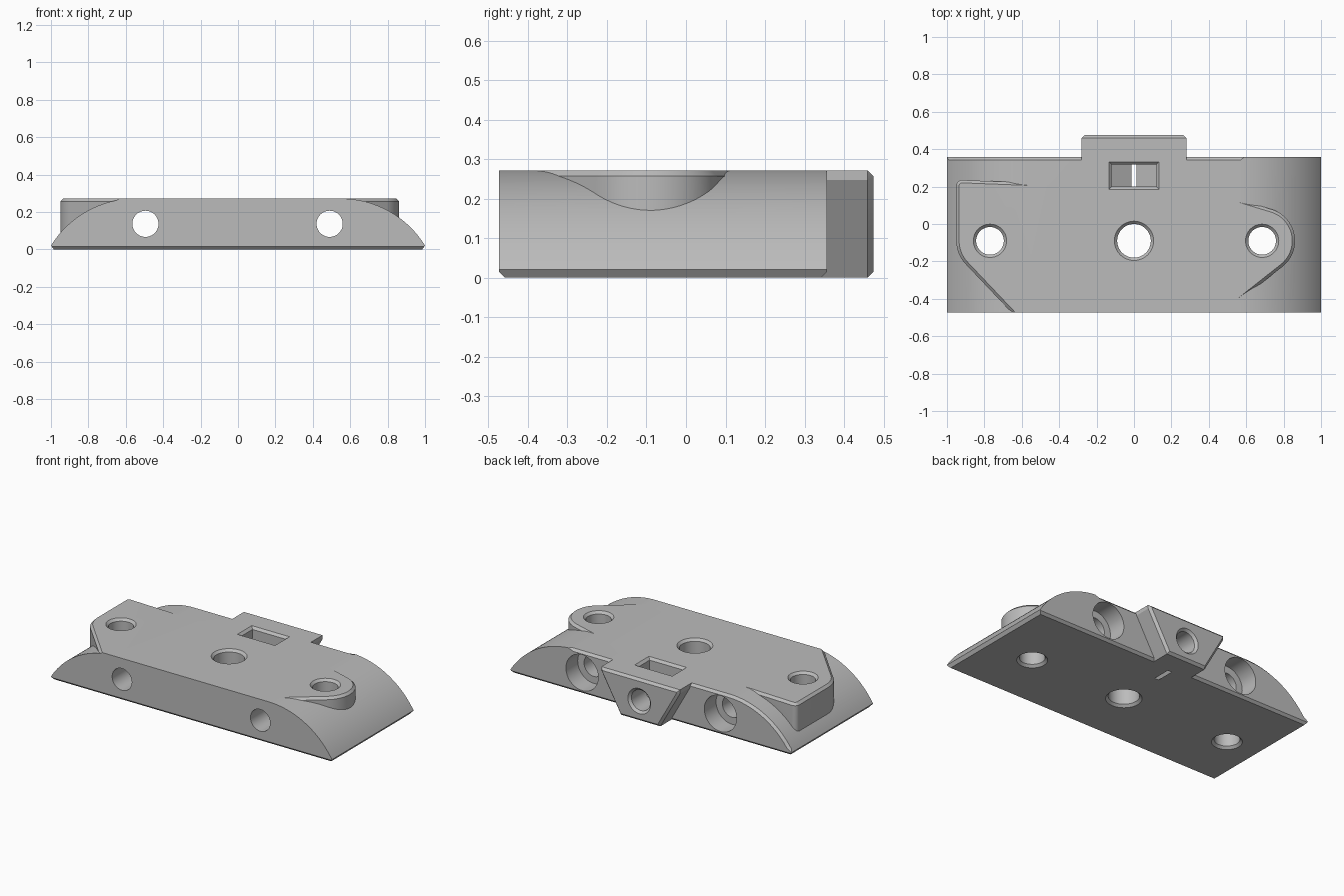
import bpy, bmesh
from math import sin, cos, pi, sqrt, atan2
from mathutils import Vector

if "Cube" in bpy.data.objects:
    bpy.data.objects.remove(bpy.data.objects["Cube"], do_unlink=True)

TOP, FRONT, BACK, TAB_BACK = 0.272, -0.473, 0.357, 0.475
CHAMFER = 0.015
AXES = {"z": lambda a, b, t: Vector((a, b, t)),
        "y": lambda a, b, t: Vector((a, t, b))}

grey = bpy.data.materials.new("matte grey")
grey.use_nodes = True
COLOUR = (0.5, 0.5, 0.5, 1)
grey.diffuse_color = COLOUR
grey.node_tree.nodes["Principled BSDF"].inputs["Base Color"].default_value = COLOUR


def arc(cx, cy, r, start, end, steps):
    """Points along an arc, angles in radians."""
    angles = [start + (end - start) * i / steps for i in range(steps + 1)]
    return [(cx + r * cos(a), cy + r * sin(a)) for a in angles]


def loft(name, sections, axis, chamfer_rule=None):
    """Solid through matching closed sections [(position, points)], with chosen edges chamfered."""
    bm = bmesh.new()
    rings = [[bm.verts.new(AXES[axis](a, b, t)) for a, b in pts] for t, pts in sections]
    for low, high in zip(rings, rings[1:]):
        for i in range(len(low)):
            j = (i + 1) % len(low)
            bm.faces.new((low[i], low[j], high[j], high[i]))
    bm.faces.new(rings[0][::-1])
    bm.faces.new(rings[-1])
    # Sections may run either way round, so turn the solid outward by its volume
    bm.normal_update()
    if bm.calc_volume(signed=True) < 0:
        bmesh.ops.reverse_faces(bm, faces=bm.faces)
    if chamfer_rule:
        edges = [e for e in bm.edges if chamfer_rule(e.verts[0].co, e.verts[1].co)]
        bmesh.ops.bevel(bm, geom=edges, offset=CHAMFER, segments=1, affect='EDGES')
    mesh = bpy.data.meshes.new(name)
    bm.to_mesh(mesh)
    bm.free()
    mesh.materials.append(grey)
    obj = bpy.data.objects.new(name, mesh)
    bpy.context.collection.objects.link(obj)
    return obj


def prism(name, pts, axis, start, end, chamfer_rule=None):
    return loft(name, [(start, pts), (end, pts)], axis, chamfer_rule)


def drill(name, a, b, axis, steps):
    """Round cutter with a radius at each position along its axis."""
    return loft(name, [(t, arc(a, b, r, 0, 2 * pi, 48)[:-1]) for t, r in steps], axis)


def combine(target, tool, operation):
    mod = target.modifiers.new(tool.name, 'BOOLEAN')
    mod.operation, mod.object, mod.solver = operation, tool, 'EXACT'
    bpy.context.view_layer.objects.active = target
    bpy.ops.object.modifier_apply(modifier=mod.name)
    bpy.data.objects.remove(tool, do_unlink=True)


# Main body: flat top with arched shoulders
FLAT, RADIUS = 0.55, 0.528
end_angle = atan2(sqrt(RADIUS ** 2 - (1 - FLAT) ** 2), 1 - FLAT)
shoulder = arc(FLAT, TOP - RADIUS, RADIUS, end_angle, pi / 2, 28)
profile = [(0.985, 0)] + shoulder
profile += [(-x, z) for x, z in reversed(profile)]


def body_edges(p, q):
    bottom = max(p.z, q.z) < 0.001 and abs(p.y - q.y) < 0.001
    back = min(p.y, q.y) > BACK - 0.001 and max(p.x, q.x) < FLAT + 0.02 and min(p.z, q.z) > 0.03
    return bottom or back


body = prism("mounting_block", profile, "y", FRONT, BACK, body_edges)


# Raised screw bosses on the shoulders
def boss_edges(p, q):
    on_top = min(p.z, q.z) > TOP - 0.001
    at_front = max(p.y, q.y) < FRONT + 0.001
    inside = max(abs(p.x), abs(q.x)) < 0.5
    return on_top and not at_front and not inside


LEFT_X, RIGHT_X, HOLE_Y = 0.685, -0.77, -0.09
right_outline = [(-0.4, 0.215)]
right_outline += arc(-0.92, 0.205, 0.03, pi / 2, pi, 8)
right_outline += arc(RIGHT_X, HOLE_Y, 0.18, pi, pi + 0.757, 14)
right_outline += [(-0.655, FRONT), (-0.4, FRONT)]
left_outline = [(0.4, -0.44), (0.49, -0.468)]
left_outline += arc(LEFT_X, HOLE_Y, 0.176, -0.895, 1.276, 32)
left_outline += [(0.4, 0.18)]
for name, outline in (("right_boss", right_outline), ("left_boss", left_outline)):
    combine(body, prism(name, outline, "z", 0.05, TOP, boss_edges), 'UNION')

# Tapered tab on the back
tab_profile = [(-0.14, 0), (0.14, 0), (0.28, 0.248), (0.28, TOP), (-0.28, TOP), (-0.28, 0.248)]
tab = prism("back_tab", tab_profile, "y", 0.25, TAB_BACK,
            lambda p, q: min(p.y, q.y) > TAB_BACK - 0.001)
combine(body, tab, 'UNION')

# Vertical screw holes, chamfered at both mouths
for x, r in ((RIGHT_X, 0.074), (0, 0.09), (LEFT_X, 0.074)):
    wide = r + CHAMFER
    steps = [(-0.02, wide + 0.02), (CHAMFER, r), (TOP - CHAMFER, r), (TOP + 0.02, wide + 0.02)]
    combine(body, drill("screw_hole", x, HOLE_Y, "z", steps), 'DIFFERENCE')

# Horizontal holes with counterbores at the back
for x in (-0.495, 0.49):
    steps = [(FRONT - 0.05, 0.07), (BACK - 0.12, 0.07), (BACK - 0.12, 0.115), (BACK + 0.02, 0.115)]
    combine(body, drill("counterbored_hole", x, 0.137, "y", steps), 'DIFFERENCE')

# Nut pocket: pointed floor breaking through the underside, flared mouth
pocket = [(0, -0.008), (0.119, 0.061), (0.119, 0.3), (-0.119, 0.3), (-0.119, 0.061)]
combine(body, prism("nut_pocket", pocket, "y", 0.2, 0.317), 'DIFFERENCE')


def rectangle(grow):
    x, y0, y1 = 0.119 + grow, 0.2 - grow, 0.317 + grow
    return [(-x, y0), (x, y0), (x, y1), (-x, y1)]


mouth = loft("pocket_mouth", [(TOP - CHAMFER, rectangle(0)), (TOP + 0.015, rectangle(0.03))], "z")
combine(body, mouth, 'DIFFERENCE')

# Clamping screw hole through the tab into the pocket
steps = [(0.1, 0.066), (TAB_BACK - CHAMFER, 0.066), (TAB_BACK + 0.015, 0.096)]
combine(body, drill("tab_hole", 0, 0.13, "y", steps), 'DIFFERENCE')

# Smooth curved walls, crisp edges
bpy.ops.object.select_all(action='DESELECT')
body.select_set(True)
bpy.context.view_layer.objects.active = body
bpy.ops.object.shade_smooth_by_angle(angle=0.4)
